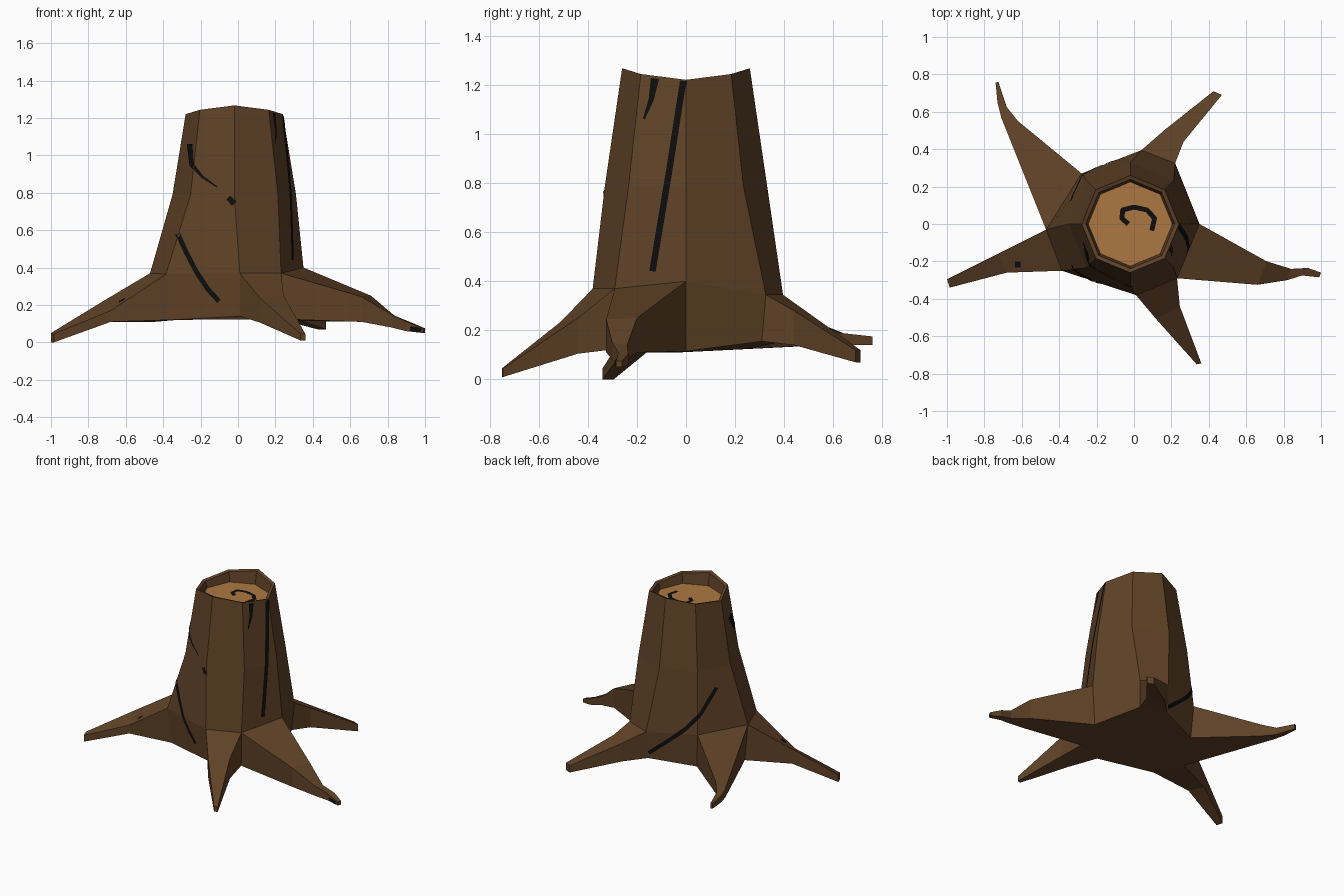
import bpy, bmesh, math
from mathutils import Vector
from mathutils.bvhtree import BVHTree

if "Cube" in bpy.data.objects:
    bpy.data.objects.remove(bpy.data.objects["Cube"])


def material(name, rgb):
    m = bpy.data.materials.new(name)
    m.diffuse_color = (*rgb, 1)
    m.use_nodes = True
    m.node_tree.nodes["Principled BSDF"].inputs["Base Color"].default_value = m.diffuse_color
    return m


BARK = material("bark brown", (0.115, 0.054, 0.020))
WOOD = material("cut wood", (0.42, 0.185, 0.055))
BLACK = material("crack black", (0.004, 0.004, 0.004))


def finish(bm, name, mat):
    me = bpy.data.meshes.new(name)
    bm.to_mesh(me)
    me.materials.append(mat)
    ob = bpy.data.objects.new(name, me)
    bpy.context.collection.objects.link(ob)
    return ob


def octagon(r, z, rise=0.0):
    """Octagon whose front and back corners rise above the sides."""
    out = []
    for i in range(8):
        a = i * math.pi / 4
        out.append((-0.02 + r * math.cos(a), r * math.sin(a),
                    z + rise * abs(math.sin(a)) ** 2))
    return out


# trunk foot: ring where the roots begin, and the underside ring below it
low = [(0.35, 0, 0.40), (0.22, 0.325, 0.345), (0.04, 0.395, 0.345), (-0.28, 0.27, 0.36),
       (-0.47, -0.03, 0.37), (-0.385, -0.25, 0.365), (0.01, -0.38, 0.37), (0.23, -0.29, 0.37)]
under_z = [0.115, 0.155, 0.15, 0.125, 0.11, 0.12, 0.14, 0.125]
under = [(x * 0.95, y * 0.95, z) for (x, y, _), z in zip(low, under_z)]

# roots: foot side -> sections (first corner xyz, second corner xyz, underside z)
roots = {
    4: [(-0.73, -0.16, 0.215, -0.68, -0.26, 0.17, 0.11),
        (-1.0, -0.295, 0.05, -0.985, -0.34, 0.045, 0.0)],
    6: [(0.12, -0.51, 0.235, 0.245, -0.44, 0.25, 0.105),
        (0.335, -0.75, 0.045, 0.36, -0.745, 0.045, 0.01)],
    7: [(0.66, -0.325, 0.245, 0.71, -0.20, 0.25, 0.11),
        (0.82, -0.30, 0.15, 0.84, -0.24, 0.14, 0.08),
        (0.90, -0.275, 0.11, 0.93, -0.235, 0.105, 0.06),
        (0.99, -0.285, 0.075, 1.0, -0.26, 0.075, 0.05)],
    1: [(0.265, 0.44, 0.28, 0.16, 0.50, 0.27, 0.14),
        (0.47, 0.69, 0.12, 0.425, 0.71, 0.12, 0.07)],
    3: [(-0.62, 0.55, 0.225, -0.71, 0.57, 0.20, 0.14),
        (-0.68, 0.625, 0.19, -0.73, 0.65, 0.185, 0.14),
        (-0.725, 0.76, 0.175, -0.74, 0.755, 0.175, 0.14)],
}

# bark: trunk shell with hollowed rim, roots grown from the foot sides
bm = bmesh.new()
shape = [octagon(0.225, 1.17), octagon(0.238, 1.215, 0.045), octagon(0.26, 1.22, 0.047),
         octagon(0.33, 0.79), low, under]
rings = [[bm.verts.new(p) for p in ring] for ring in shape]
for k in range(5):
    for i in range(8):
        if k == 4 and i in roots:
            continue
        j = (i + 1) % 8
        bm.faces.new((rings[k][i], rings[k][j], rings[k + 1][j], rings[k + 1][i]))
bm.faces.new(rings[5])
for i, sections in roots.items():
    j = (i + 1) % 8
    prev = [rings[4][i], rings[4][j], rings[5][j], rings[5][i]]
    for x1, y1, z1, x2, y2, z2, zb in sections:
        cur = [bm.verts.new(p) for p in
               ((x1, y1, z1), (x2, y2, z2), (x2, y2, zb), (x1, y1, zb))]
        for a in range(4):
            b = (a + 1) % 4
            bm.faces.new((prev[a], prev[b], cur[b], cur[a]))
        prev = cur
    bm.faces.new(prev)
cap = bm.faces.new(rings[0])
bmesh.ops.recalc_face_normals(bm, faces=bm.faces)
tree = BVHTree.FromBMesh(bm)
bm.faces.remove(cap)
finish(bm, "bark_trunk_and_roots", BARK)
bm.free()

# cut wood face inside the rim
bm = bmesh.new()
bm.faces.new([bm.verts.new(p) for p in octagon(0.225, 1.17)])
finish(bm, "cut_wood_face", WOOD)
bm.free()


def crack(name, pts, look, width=0.026, taper=False):
    """Thin ribbon laid on the bark by casting along the look direction."""
    d = Vector(look).normalized()
    pts = [Vector(p) for p in pts]
    path = []
    for a, b in zip(pts, pts[1:]):
        path += [a.lerp(b, t / 10) for t in range(10)]
    path.append(pts[-1])
    bm = bmesh.new()
    last = None
    for n, p in enumerate(path):
        t = path[min(n + 1, len(path) - 1)] - path[max(n - 1, 0)]
        side = t.cross(d).normalized() * width / 2
        if taper:
            side *= 1 - 0.8 * n / len(path)
        pair = []
        for s in (-1, 1):
            hit, normal, _, _ = tree.ray_cast(p + side * s - d * 3, d)
            if hit:
                pair.append(bm.verts.new(hit + normal * 0.004))
        if len(pair) < 2:
            last = None
            continue
        if last:
            f = bm.faces.new((last[0], last[1], pair[1], pair[0]))
            f.normal_update()
            if f.normal.dot(d) > 0:
                f.normal_flip()
        last = pair
    finish(bm, name, BLACK)
    bm.free()


FRONT, RIGHT, DOWN, BACK = (0, 1, 0), (-1, 0, 0), (0, 0, -1), (0.6, -1, 0)
crack("front_low_crack", [(-0.32, 0, 0.58), (-0.275, 0, 0.48), (-0.22, 0, 0.375),
                          (-0.16, 0, 0.285), (-0.10, 0, 0.22)], FRONT)
crack("front_high_crack", [(-0.255, 0, 1.06), (-0.245, 0, 0.95), (-0.19, 0, 0.885),
                           (-0.11, 0, 0.83)], FRONT, 0.03, True)
crack("front_knot", [(-0.05, 0, 0.775), (-0.02, 0, 0.74)], FRONT, 0.03)
crack("right_long_crack", [(0, -0.01, 1.215), (0, -0.07, 0.83), (0, -0.135, 0.44)], RIGHT)
crack("right_short_crack", [(0, -0.125, 1.225), (0, -0.14, 1.14), (0, -0.17, 1.06)],
      RIGHT, 0.034, True)
crack("back_crack", [(-0.325, 0.12, 0.66), (-0.27, 0.22, 0.50), (-0.19, 0.28, 0.39),
                     (-0.08, 0.35, 0.28), (0.03, 0.38, 0.19)], BACK)
crack("wood_ring_mark", [(-0.03, 0, 1.2), (-0.065, 0.03, 1.2), (-0.06, 0.075, 1.2),
                         (0, 0.09, 1.2), (0.07, 0.075, 1.2), (0.11, 0.03, 1.2),
                         (0.095, -0.035, 1.2)], DOWN)
crack("left_root_dot", [(-0.635, -0.215, 0.3), (-0.605, -0.215, 0.3)], DOWN, 0.03)
crack("right_root_mark", [(0.92, 0, 0.075), (0.98, 0, 0.065)], FRONT, 0.025)
